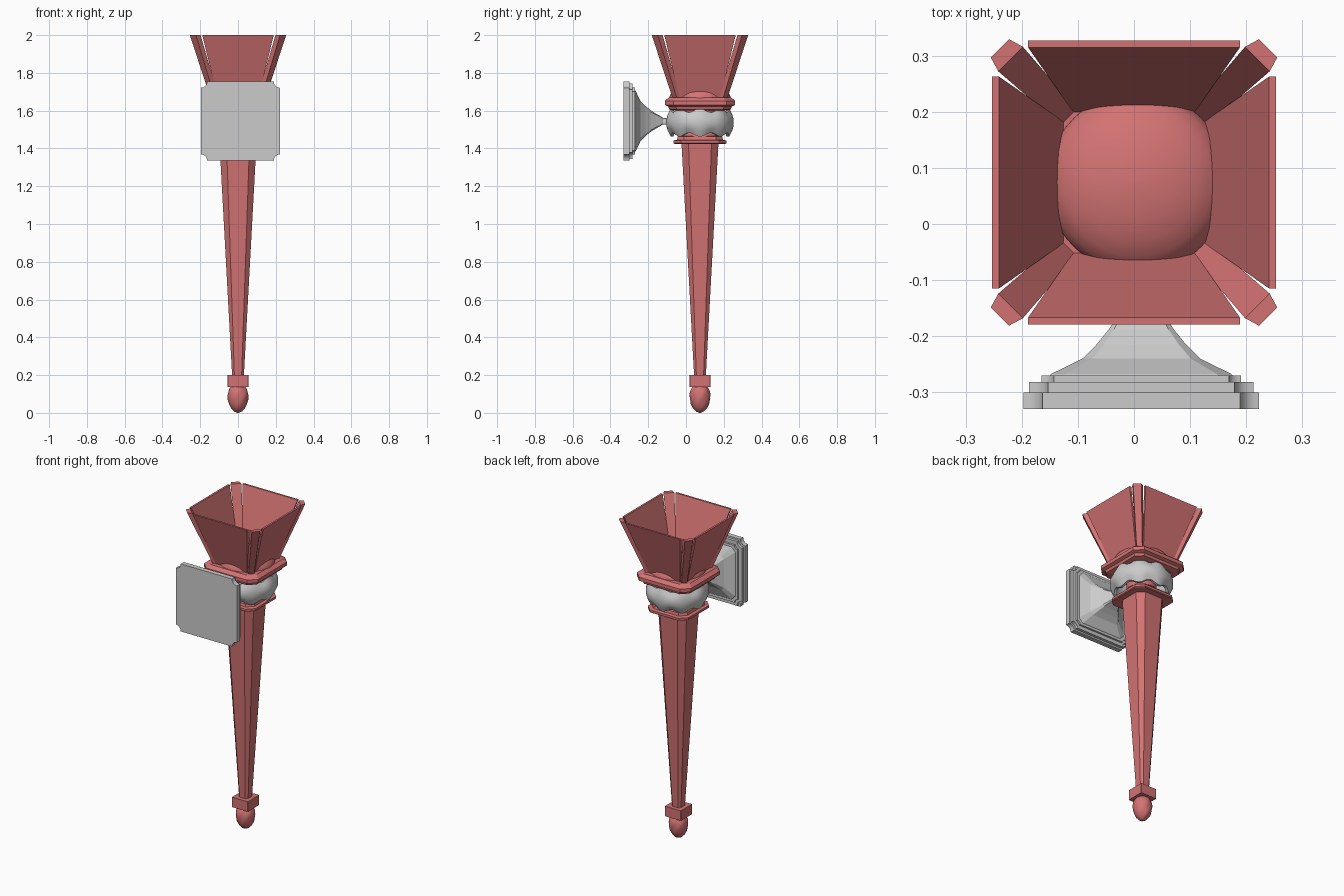
import bpy, bmesh
from math import pi, sin, cos, radians
from mathutils import Matrix, Vector

if "Cube" in bpy.data.objects:
    bpy.data.objects.remove(bpy.data.objects["Cube"])

CY, BX, BZ = 0.074, 0.013, 1.545      # torch axis y, bracket centre x and z
red = bpy.data.materials.new("red_paint")
red.diffuse_color = (0.65, 0.17, 0.17, 1)
red.use_nodes = True
red.node_tree.nodes["Principled BSDF"].inputs["Base Color"].default_value = red.diffuse_color


def loft(name, sections, matrix, mat=None, closed=False, smooth=False):
    """Skin a list of equal-length closed sections (lists of 3D points)."""
    bm = bmesh.new()
    rings = [[bm.verts.new(p) for p in s] for s in sections]
    n = len(rings[0])
    pairs = list(zip(rings, rings[1:]))
    if closed:
        pairs.append((rings[-1], rings[0]))
    for a, b in pairs:
        for i in range(n):
            j = (i + 1) % n
            bm.faces.new((a[i], a[j], b[j], b[i]))
    if not closed:
        bm.faces.new(rings[0])
        bm.faces.new(rings[-1])
    bm.transform(matrix)
    bmesh.ops.recalc_face_normals(bm, faces=bm.faces)
    for f in bm.faces:
        f.smooth = smooth
    me = bpy.data.meshes.new(name)
    bm.to_mesh(me)
    bm.free()
    if smooth:
        me.set_sharp_from_angle(angle=radians(35))
    if mat:
        me.materials.append(mat)
    ob = bpy.data.objects.new(name, me)
    bpy.context.collection.objects.link(ob)
    return ob


def octagon(h, c, z):
    """Square of half width h with corners cut by c."""
    k = h - c
    return [(x, y, z) for x, y in ((h, -k), (h, k), (k, h), (-k, h),
                                   (-h, k), (-h, -k), (-k, -h), (k, -h))]


def notched(h, r, z, steps=5):
    """Square of half width h with quarter-round bites at the corners."""
    pts = []
    for q in range(4):
        rot = Matrix.Rotation(q * pi / 2, 3, 'Z')
        for i in range(steps + 1):
            a = -pi / 2 - i * pi / 2 / steps
            pts.append(rot @ Vector((h + r * cos(a), h + r * sin(a), z)))
    return pts


def circle(r, z, n=48):
    return [(r * cos(2 * pi * i / n), r * sin(2 * pi * i / n), z) for i in range(n)]


axis = Matrix.Translation((0, CY, 0))
hub = Matrix.Translation((BX / 2, CY, 0))

# Twisted egg finial at the foot
profile = [(0.004, 0.0), (0.022, 0.008), (0.038, 0.025), (0.048, 0.045), (0.054, 0.07),
           (0.056, 0.092), (0.053, 0.113), (0.046, 0.128), (0.036, 0.142)]
egg = []
for r, z in profile:
    ring = []
    for i in range(48):
        a = 2 * pi * i / 48
        rr = r * (0.94 + 0.07 * abs(cos(3 * (a - 14 * z))))
        ring.append((rr * cos(a), rr * sin(a), z))
    egg.append(ring)
loft("finial", egg, axis, red, smooth=True)

# Square block and tapered shaft
loft("foot_block", [octagon(0.055, 0.002, z) for z in (0.138, 0.2)], axis, red)
loft("shaft", [octagon(0.031, 0.012, 0.195), octagon(0.098, 0.037, 1.43)], axis, red)

# Stepped flanges below and above the ring
loft("lower_flange", [octagon(h, c, z) for h, c, z in (
    (0.135, 0.04, 1.424), (0.14, 0.04, 1.428), (0.14, 0.04, 1.442),
    (0.122, 0.036, 1.446), (0.118, 0.035, 1.462), (0.1, 0.03, 1.466))], axis, red)
loft("lower_dome", [circle(r, z) for r, z in (
    (0.11, 1.455), (0.105, 1.47), (0.095, 1.482), (0.085, 1.49), (0.085, 1.61))],
    hub, red, smooth=True)
loft("upper_flange", [octagon(h, c, z) for h, c, z in (
    (0.14, 0.035, 1.6), (0.163, 0.04, 1.607), (0.168, 0.04, 1.622), (0.186, 0.045, 1.63),
    (0.186, 0.045, 1.652), (0.165, 0.04, 1.67))], axis, red)
loft("upper_dome", [circle(r, z) for r, z in (
    (0.163, 1.655), (0.161, 1.675), (0.151, 1.695), (0.132, 1.712), (0.105, 1.727),
    (0.07, 1.738), (0.035, 1.744), (0.003, 1.746))], hub, red, smooth=True)

# Flared cup: four panels and four corner posts
for q in range(4):
    m = axis @ Matrix.Rotation(q * pi / 2, 4, 'Z')
    panel = [[(-w, -o, z), (w, -o, z), (w, -i, z), (-w, -i, z)]
             for w, o, i, z in ((0.108, 0.138, 0.125, 1.668), (0.189, 0.253, 0.241, 2.0))]
    loft("cup_panel", panel, m, red)
    post = [[(-b, -o, z), (b, -o, z), (c, -i, z), (-c, -i, z)]
            for b, c, o, i, z in ((0.016, 0.02, 0.19, 0.164, 1.668),
                                  (0.023, 0.031, 0.338, 0.311, 2.0))]
    loft("cup_corner_post", post, m @ Matrix.Rotation(pi / 4, 4, 'Z'), red)

# Scalloped bulging holder ring
band = [(0.155, 1.0), (0.17, 0.6), (0.178, 0.25), (0.178, -0.25), (0.17, -0.6), (0.155, -1.0),
        (0.14, -1.0), (0.158, -0.4), (0.158, 0.4), (0.14, 1.0)]
ring = []
for r, t in band:
    row = []
    for i in range(96):
        a = 2 * pi * i / 96
        row.append((r * cos(a), r * sin(a), BZ - 0.008 + t * (0.064 + 0.01 * cos(8 * a))))
    ring.append(row)
loft("holder_ring", ring, hub, closed=True, smooth=True)

# Wall bracket: local z points from the wall toward the torch
wall = Matrix.Translation((BX, -0.33, BZ)) @ Matrix.Rotation(-pi / 2, 4, 'X')
for name, h, r, z0, z1 in (("wall_plate", 0.21, 0.034, 0, 0.03),
                           ("wall_plate_step", 0.2, 0.034, 0.029, 0.048),
                           ("wall_plate_rim", 0.178, 0.022, 0.047, 0.06)):
    loft(name, [notched(h, r, z) for z in (z0, z1)], wall, smooth=True)
loft("bracket_arm", [octagon(h, h * 0.16, z) for h, z in (
    (0.165, 0.058), (0.16, 0.063), (0.105, 0.09), (0.08, 0.115), (0.058, 0.142),
    (0.04, 0.17), (0.026, 0.195), (0.017, 0.208), (0.017, 0.235))], wall)
